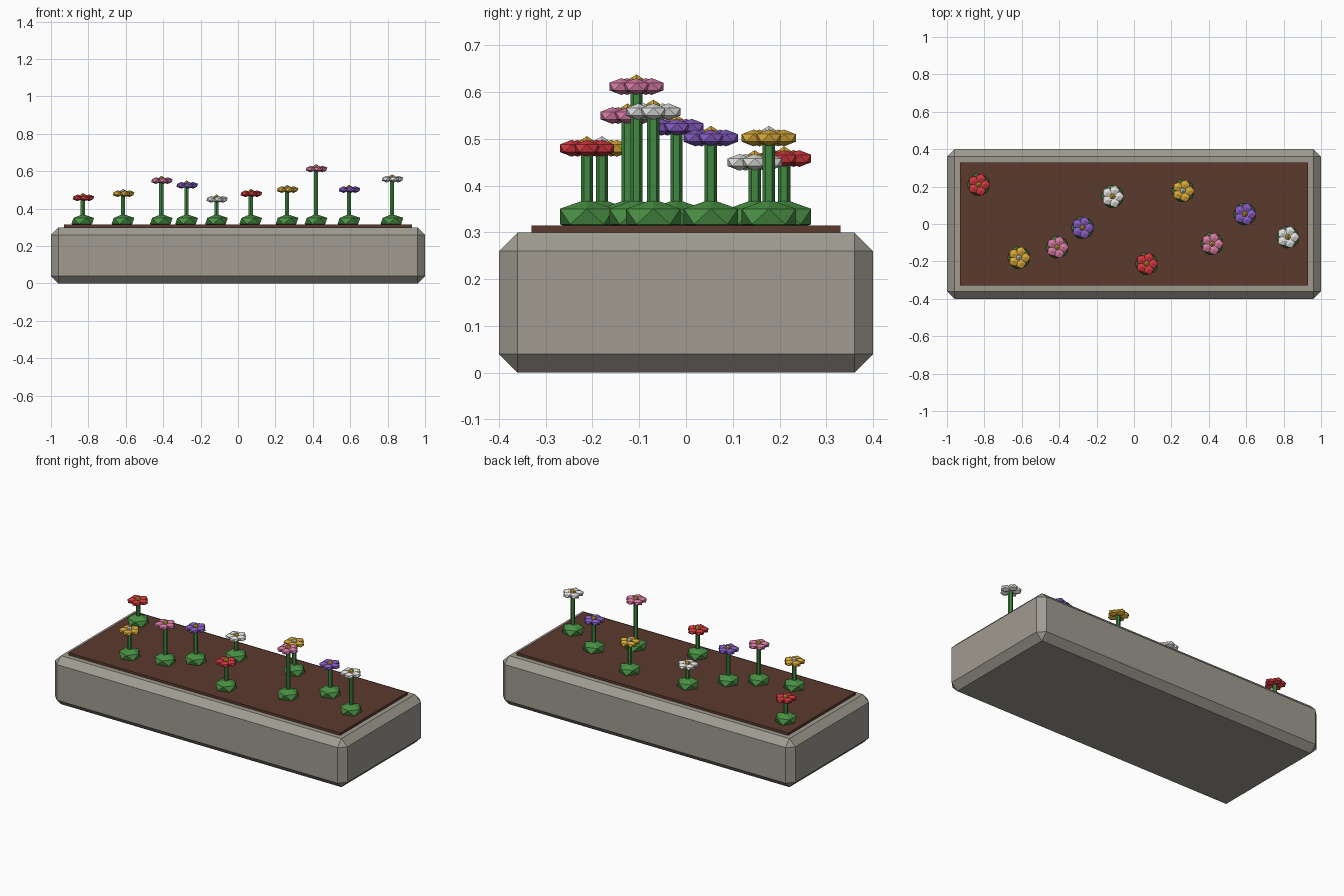
import bpy
import math

cube = bpy.data.objects.get("Cube")
if cube:
    bpy.data.objects.remove(cube, do_unlink=True)


def material(name, r, g, b):
    m = bpy.data.materials.new(name)
    m.use_nodes = True
    m.diffuse_color = (r, g, b, 1)
    m.node_tree.nodes["Principled BSDF"].inputs["Base Color"].default_value = (r, g, b, 1)
    return m


stone = material("stone grey", 0.35, 0.33, 0.285)
earth = material("soil brown", 0.105, 0.042, 0.026)
stem_green = material("stem green", 0.055, 0.25, 0.055)
leaf_green = material("leaf green", 0.07, 0.29, 0.06)
red = material("petal red", 0.65, 0.04, 0.05)
yellow = material("golden yellow", 0.7, 0.4, 0.04)
pink = material("petal pink", 0.68, 0.2, 0.37)
purple = material("petal purple", 0.24, 0.11, 0.55)
white = material("petal white", 0.76, 0.76, 0.74)


def finish(name, mat, scale=None):
    """Name the active object, bake its scale and colour it."""
    ob = bpy.context.object
    ob.name = name
    if scale:
        ob.scale = scale
        bpy.ops.object.transform_apply(location=False, rotation=False, scale=True)
    ob.data.materials.append(mat)
    return ob


def box(name, mat, size, z):
    bpy.ops.mesh.primitive_cube_add(size=1, location=(0, 0, z))
    return finish(name, mat, size)


def blob(name, mat, location, radius, height):
    """Squashed low-poly ball."""
    bpy.ops.mesh.primitive_ico_sphere_add(subdivisions=1, radius=1, location=location)
    return finish(name, mat, (radius, radius, height))


# Chamfered stone planter and the soil bed on top
planter = box("planter", stone, (2, 0.8, 0.3), 0.15)
bevel = planter.modifiers.new("chamfer", "BEVEL")
bevel.width = 0.04
bevel.segments = 1
box("soil", earth, (1.86, 0.66, 0.03), 0.3)


def flower(number, x, y, top, petal_mat):
    tag = f"flower_{number}"
    # Leafy clump at the foot, partly sunk in the soil
    blob(tag + "_leaves", leaf_green, (x, y, 0.334), 0.068, 0.037)
    # Stem
    foot = 0.31
    bpy.ops.mesh.primitive_cylinder_add(vertices=6, radius=0.013, depth=top - foot,
                                        location=(x, y, (top + foot) / 2))
    finish(tag + "_stem", stem_green)
    # Ring of five petals
    for i in range(5):
        a = math.tau * i / 5
        blob(f"{tag}_petal_{i + 1}", petal_mat,
             (x + 0.034 * math.cos(a), y + 0.034 * math.sin(a), top), 0.03, 0.018)
    # Flower centre
    centre_mat = white if petal_mat is yellow else yellow
    blob(tag + "_centre", centre_mat, (x, y, top + 0.009), 0.017, 0.017)


flowers = [
    (-0.83, 0.21, 0.458, red),
    (-0.615, -0.18, 0.48, yellow),
    (-0.41, -0.125, 0.55, pink),
    (-0.275, -0.02, 0.525, purple),
    (-0.115, 0.147, 0.45, white),
    (0.068, -0.212, 0.48, red),
    (0.262, 0.177, 0.502, yellow),
    (0.417, -0.106, 0.612, pink),
    (0.593, 0.053, 0.502, purple),
    (0.823, -0.07, 0.558, white),
]
for n, spec in enumerate(flowers, 1):
    flower(n, *spec)
